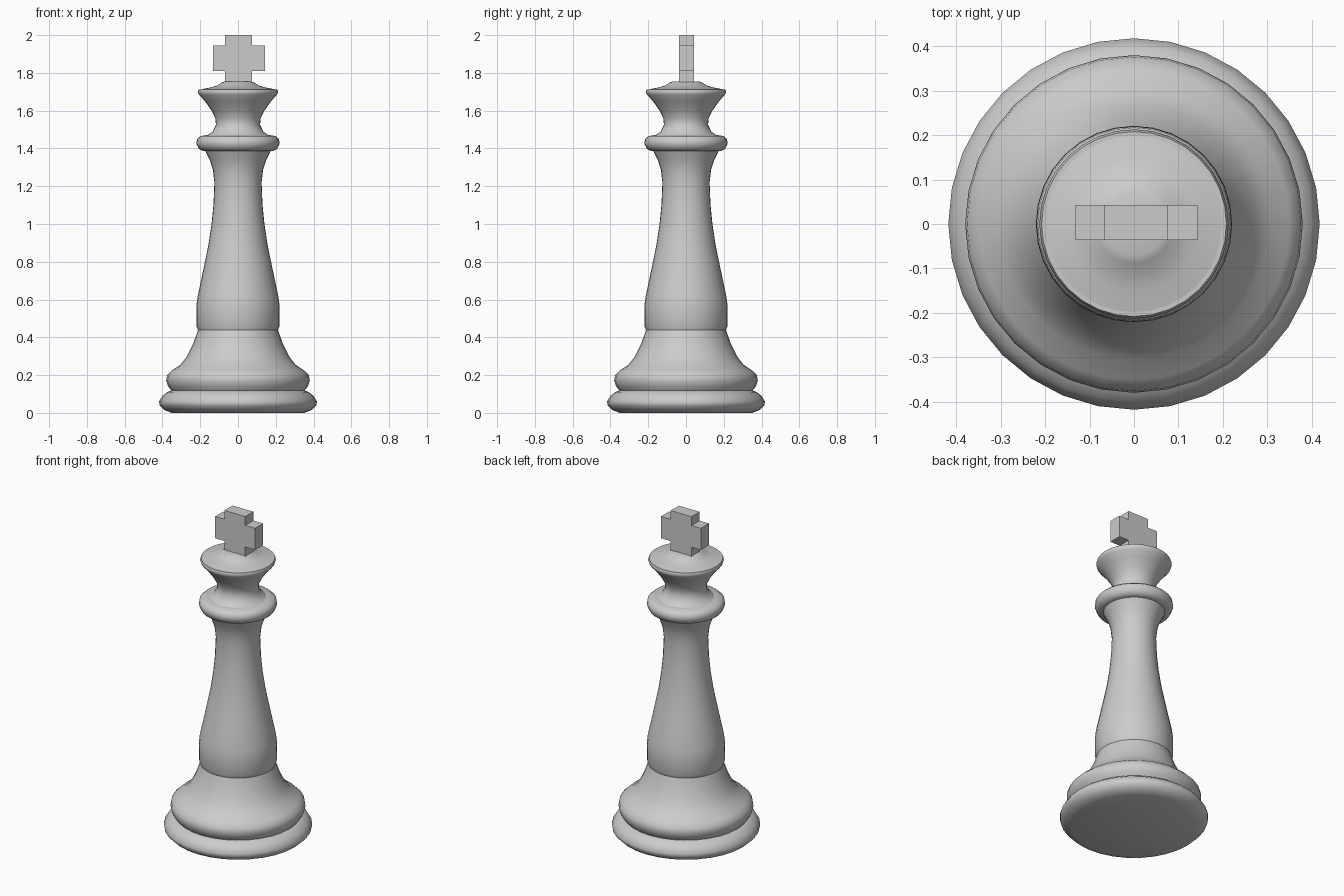
import bpy
import bmesh
from math import pi, radians
from mathutils import Vector

cube = bpy.data.objects.get("Cube")
if cube:
    bpy.data.objects.remove(cube, do_unlink=True)

GREY = (0.6, 0.6, 0.6, 1.0)
material = bpy.data.materials.new("pale_grey")
material.use_nodes = True
material.diffuse_color = GREY
material.node_tree.nodes["Principled BSDF"].inputs["Base Color"].default_value = GREY


def add_object(name, bm):
    bmesh.ops.recalc_face_normals(bm, faces=bm.faces)
    mesh = bpy.data.meshes.new(name)
    bm.to_mesh(mesh)
    bm.free()
    mesh.materials.append(material)
    obj = bpy.data.objects.new(name, mesh)
    bpy.context.collection.objects.link(obj)
    return obj


def lathe(name, profile, sides=32):
    """Turn a closed (radius, height) profile around the z axis."""
    bm = bmesh.new()
    points = [(0, profile[0][1])] + profile + [(0, profile[-1][1])]
    verts = [bm.verts.new((0, r, z)) for r, z in points]
    edges = [bm.edges.new(pair) for pair in zip(verts, verts[1:])]
    bmesh.ops.spin(bm, geom=verts + edges, axis=(0, 0, 1), cent=(0, 0, 0),
                   angle=2 * pi, steps=sides)
    bmesh.ops.remove_doubles(bm, verts=bm.verts, dist=0.0005)
    obj = add_object(name, bm)
    bpy.ops.object.select_all(action="DESELECT")
    obj.select_set(True)
    bpy.context.view_layer.objects.active = obj
    bpy.ops.object.shade_smooth_by_angle(angle=radians(50))


# Foot ring
lathe("foot_ring", [(0.35, 0), (0.39, 0.015), (0.415, 0.04), (0.418, 0.06),
                    (0.40, 0.09), (0.375, 0.11), (0.35, 0.12)])

# Flared base with rounded lower edge
lathe("flared_base", [(0.35, 0.115), (0.37, 0.14), (0.38, 0.17), (0.376, 0.2),
                      (0.35, 0.225), (0.305, 0.255), (0.27, 0.3), (0.24, 0.36),
                      (0.222, 0.41), (0.212, 0.44)])

# Tapering column
lathe("column", [(0.212, 0.438), (0.22, 0.46), (0.221, 0.56), (0.215, 0.61),
                 (0.196, 0.7), (0.175, 0.8), (0.155, 0.9), (0.14, 1.0),
                 (0.13, 1.1), (0.125, 1.22), (0.133, 1.29), (0.15, 1.34),
                 (0.175, 1.39)])

# Rounded collar
lathe("collar", [(0.185, 1.387), (0.207, 1.397), (0.22, 1.425), (0.217, 1.45),
                 (0.2, 1.465), (0.16, 1.472)])

# Crown, with low domed cap
lathe("crown", [(0.165, 1.468), (0.135, 1.488), (0.117, 1.525), (0.12, 1.56),
                (0.14, 1.6), (0.175, 1.65), (0.207, 1.685), (0.213, 1.7),
                (0.208, 1.712)])
lathe("crown_cap", [(0.208, 1.71), (0.15, 1.722), (0.11, 1.733),
                    (0.088, 1.748), (0.07, 1.755)])

# Cross, extruded from its outline
x_out, x_in = (-0.132, 0.143), (-0.068, 0.075)
z_arm, z_end = (1.81, 1.945), (1.752, 2.0)
outline = [(x_in[0], z_end[0]), (x_in[1], z_end[0]),
           (x_in[1], z_arm[0]), (x_out[1], z_arm[0]),
           (x_out[1], z_arm[1]), (x_in[1], z_arm[1]),
           (x_in[1], z_end[1]), (x_in[0], z_end[1]),
           (x_in[0], z_arm[1]), (x_out[0], z_arm[1]),
           (x_out[0], z_arm[0]), (x_in[0], z_arm[0])]
bm = bmesh.new()
front = bm.faces.new([bm.verts.new((x, -0.036, z)) for x, z in outline])
back = bmesh.ops.extrude_face_region(bm, geom=[front], use_keep_orig=True)["geom"]
bmesh.ops.translate(bm, vec=Vector((0, 0.079, 0)),
                    verts=[v for v in back if isinstance(v, bmesh.types.BMVert)])
add_object("cross", bm)
